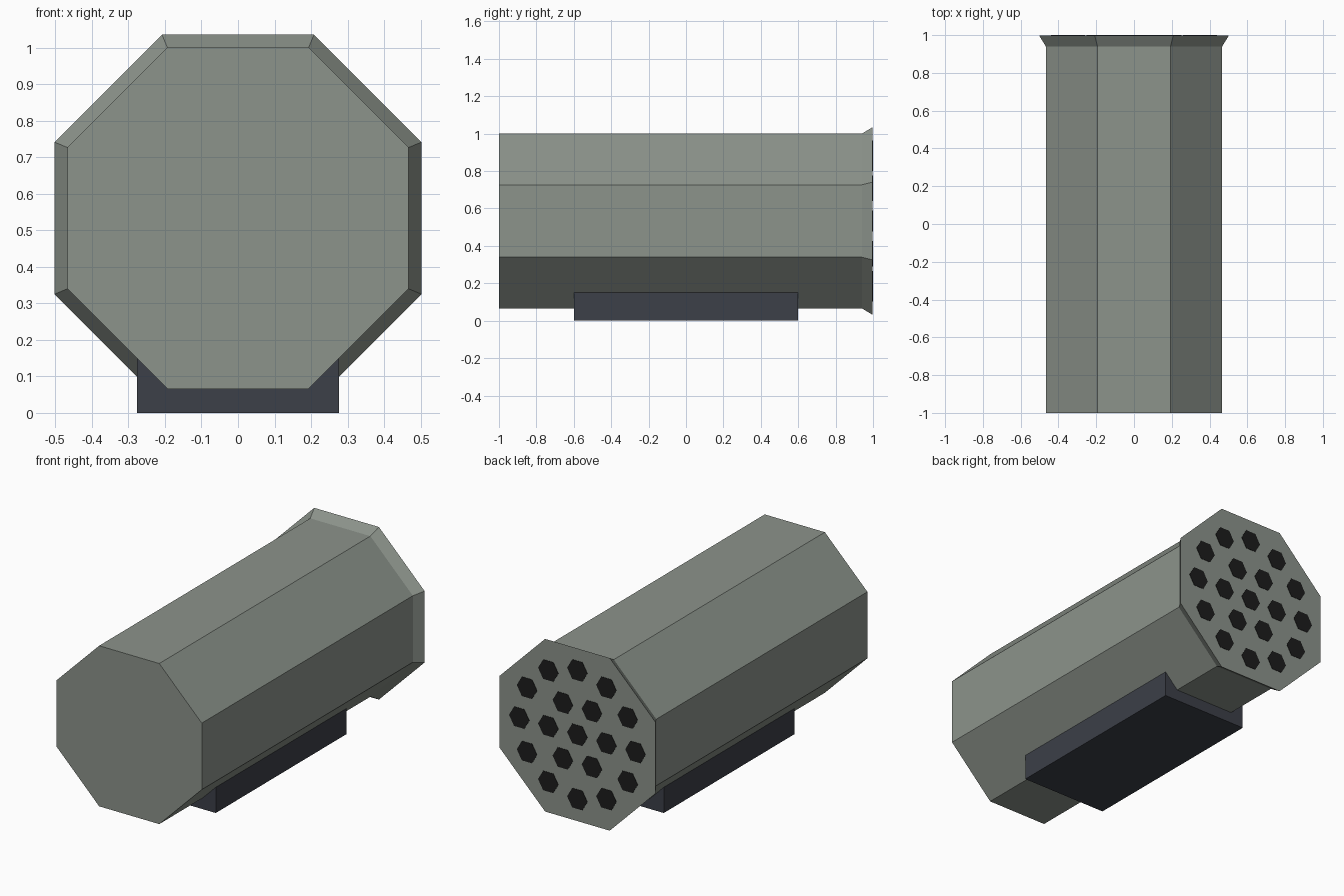
import bpy, bmesh, math
from mathutils import Matrix, Vector

default = bpy.data.objects.get("Cube")
if default:
    bpy.data.objects.remove(default, do_unlink=True)

AXIS_Z = 0.533       # height of the pod axis
PITCH = 0.187        # spacing between rings of tubes


def material(name, rgb):
    mat = bpy.data.materials.new(name)
    mat.use_nodes = True
    mat.diffuse_color = (*rgb, 1)
    mat.node_tree.nodes["Principled BSDF"].inputs["Base Color"].default_value = (*rgb, 1)
    return mat


def finish(bm, name, mat):
    bmesh.ops.recalc_face_normals(bm, faces=bm.faces)
    mesh = bpy.data.meshes.new(name)
    bm.to_mesh(mesh)
    bm.free()
    mesh.materials.append(mat)
    obj = bpy.data.objects.new(name, mesh)
    bpy.context.collection.objects.link(obj)
    return obj


def loft(name, sides, profile, mat):
    """Flat-sided solid along y; profile holds (y, apothem) pairs."""
    bm = bmesh.new()
    rings = []
    for y, apothem in profile:
        radius = apothem / math.cos(math.pi / sides)
        angles = [math.tau * (i + 0.5) / sides for i in range(sides)]
        rings.append([bm.verts.new((radius * math.cos(a), y, AXIS_Z + radius * math.sin(a)))
                      for a in angles])
    for near, far in zip(rings, rings[1:]):
        for i in range(sides):
            j = (i + 1) % sides
            bm.faces.new((near[i], near[j], far[j], far[i]))
    bm.faces.new(rings[0])
    bm.faces.new(rings[-1])
    return finish(bm, name, mat)


green = material("grey_green", (0.262, 0.292, 0.258))
slate = material("dark_slate", (0.045, 0.05, 0.065))
black = material("tube_black", (0.012, 0.012, 0.012))

# Octagonal pod with a flared rear rim
loft("pod_body", 8, [(-1, 0.467), (0.94, 0.467), (0.998, 0.502)], green)

# Mounting block underneath
bm = bmesh.new()
bmesh.ops.create_cube(bm, size=1, matrix=Matrix.Translation((0, 0, 0.075))
                      @ Matrix.Diagonal((0.554, 1.2, 0.15, 1)))
finish(bm, "mounting_block", slate)

# Hexagonal tube mouths: one in the centre, then rings of six and twelve
bm = bmesh.new()
for ring, count in enumerate((1, 6, 12)):
    for i in range(count):
        a = math.tau * i / count
        spot = Vector((math.cos(a), 0, math.sin(a))) * PITCH * ring
        spot += Vector((0, 0.998, AXIS_Z))
        place = (Matrix.Translation(spot) @ Matrix.Rotation(math.pi / 2, 4, "X")
                 @ Matrix.Rotation(math.pi / 6, 4, "Z"))
        bmesh.ops.create_cone(bm, cap_ends=True, segments=6, radius1=0.065,
                              radius2=0.065, depth=0.004, matrix=place)
finish(bm, "tube_mouths", black)
